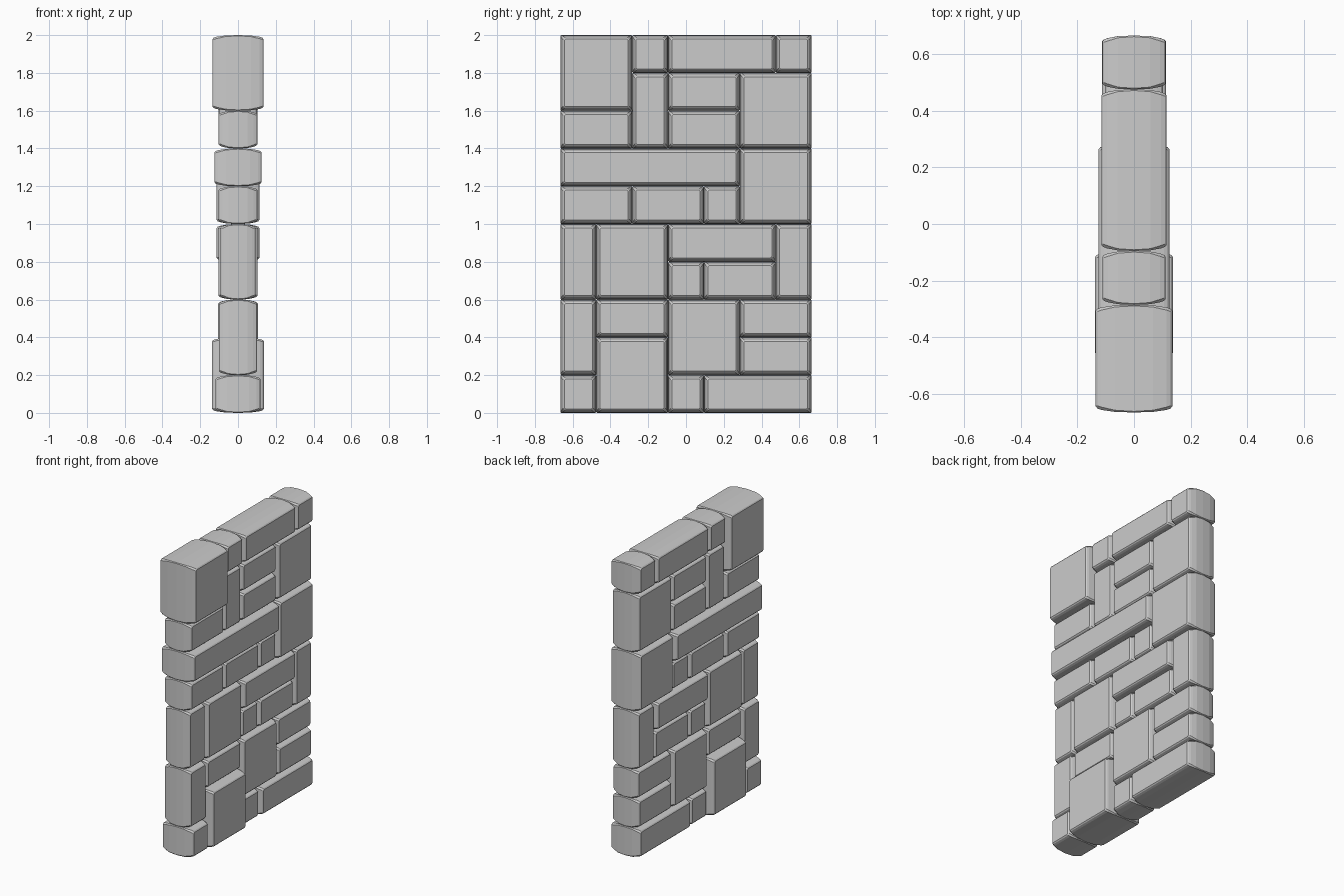
import bpy, bmesh

if "Cube" in bpy.data.objects:
    bpy.data.objects.remove(bpy.data.objects["Cube"])

W, H = 0.19, 0.2          # wall grid cell: 7 columns along y, 10 rows along z
# column start, column end, row start, row end, half thickness
STONES = [
    (0, 2, 8, 10, .135), (2, 3, 9, 10, .112), (3, 6, 9, 10, .115), (6, 7, 9, 10, .112),
    (2, 3, 7, 9, .098), (3, 5, 8, 9, .098), (5, 7, 7, 9, .102), (0, 2, 7, 8, .102),
    (3, 5, 7, 8, .098),
    (0, 5, 6, 7, .125), (5, 7, 5, 7, .113), (0, 2, 5, 6, .102), (2, 4, 5, 6, .098),
    (4, 5, 5, 6, .095),
    (0, 1, 3, 5, .093), (1, 3, 3, 5, .103), (3, 6, 4, 5, .113), (6, 7, 3, 5, .1),
    (3, 4, 3, 4, .092), (4, 6, 3, 4, .095),
    (0, 1, 1, 3, .1), (1, 3, 2, 3, .096), (1, 3, 0, 2, .137), (3, 5, 1, 3, .105),
    (5, 7, 2, 3, .096), (5, 7, 1, 2, .102),
    (0, 1, 0, 1, .118), (3, 4, 0, 1, .1), (4, 7, 0, 1, .112),
]


def stone(name, c0, c1, r0, r1, h):
    """Block with gently bulging sides and chamfered edges, symmetric in x."""
    y0, y1 = c0 * W - 0.665, c1 * W - 0.665
    z0, z1 = r0 * H, r1 * H
    half = [(0, 0, .004), (h * .5, .002, .006), (h - .02, .009, .010),
            (h - .006, .014, .010), (h, .021, .006)]
    levels = [(-x, i, c) for x, i, c in reversed(half[1:])] + half
    bm = bmesh.new()
    rings = []
    for x, i, c in levels:
        a, b, d, e = y0 + i, y1 - i, z0 + i, z1 - i
        pts = [(a + c, d), (b - c, d), (b, d + c), (b, e - c),
               (b - c, e), (a + c, e), (a, e - c), (a, d + c)]
        rings.append([bm.verts.new((x, y, z)) for y, z in pts])
    for p, q in zip(rings, rings[1:]):
        for k in range(8):
            j = (k + 1) % 8
            bm.faces.new((p[k], p[j], q[j], q[k]))
    bm.faces.new(rings[0])
    bm.faces.new(rings[-1])
    bmesh.ops.recalc_face_normals(bm, faces=bm.faces)
    me = bpy.data.meshes.new(name)
    bm.to_mesh(me)
    bm.free()
    ob = bpy.data.objects.new(name, me)
    bpy.context.collection.objects.link(ob)


# Wall stones
for n, s in enumerate(STONES):
    stone(f"wall_stone_{n + 1:02d}", *s)
